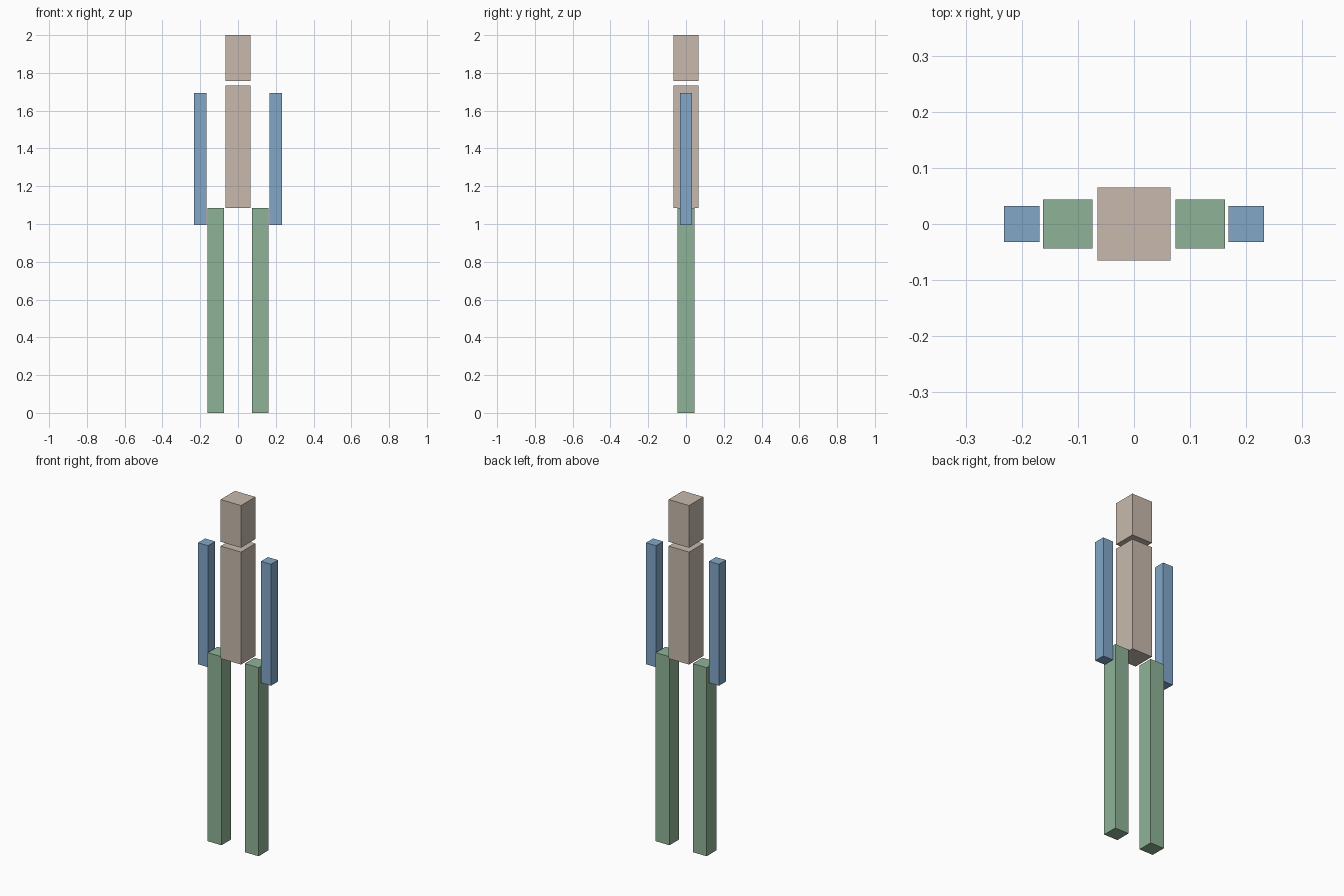
import bpy

if "Cube" in bpy.data.objects:
    bpy.data.objects.remove(bpy.data.objects["Cube"])


def material(name, color):
    m = bpy.data.materials.new(name)
    m.diffuse_color = (*color, 1.0)
    m.use_nodes = True
    m.node_tree.nodes["Principled BSDF"].inputs["Base Color"].default_value = m.diffuse_color
    return m


tan = material("tan", (0.578, 0.491, 0.418))
blue = material("blue", (0.227, 0.386, 0.584))
green = material("green", (0.275, 0.451, 0.309))


def block(name, x, width, bottom, top, mat):
    """Square upright block between two heights."""
    bpy.ops.mesh.primitive_cube_add(size=1, location=(x, 0, (bottom + top) / 2))
    ob = bpy.context.object
    ob.name = name
    ob.scale = (width, width, top - bottom)
    bpy.ops.object.transform_apply(location=False, rotation=False, scale=True)
    ob.data.materials.append(mat)


# Head and torso
block("head", 0, 0.13, 1.757, 2.0, tan)
block("torso", 0, 0.13, 1.085, 1.732, tan)

# Mirrored limbs
for side, s in (("left", -1), ("right", 1)):
    block(side + "_arm", s * 0.2, 0.064, 0.995, 1.694, blue)
    block(side + "_leg", s * 0.118, 0.088, 0.0, 1.085, green)
